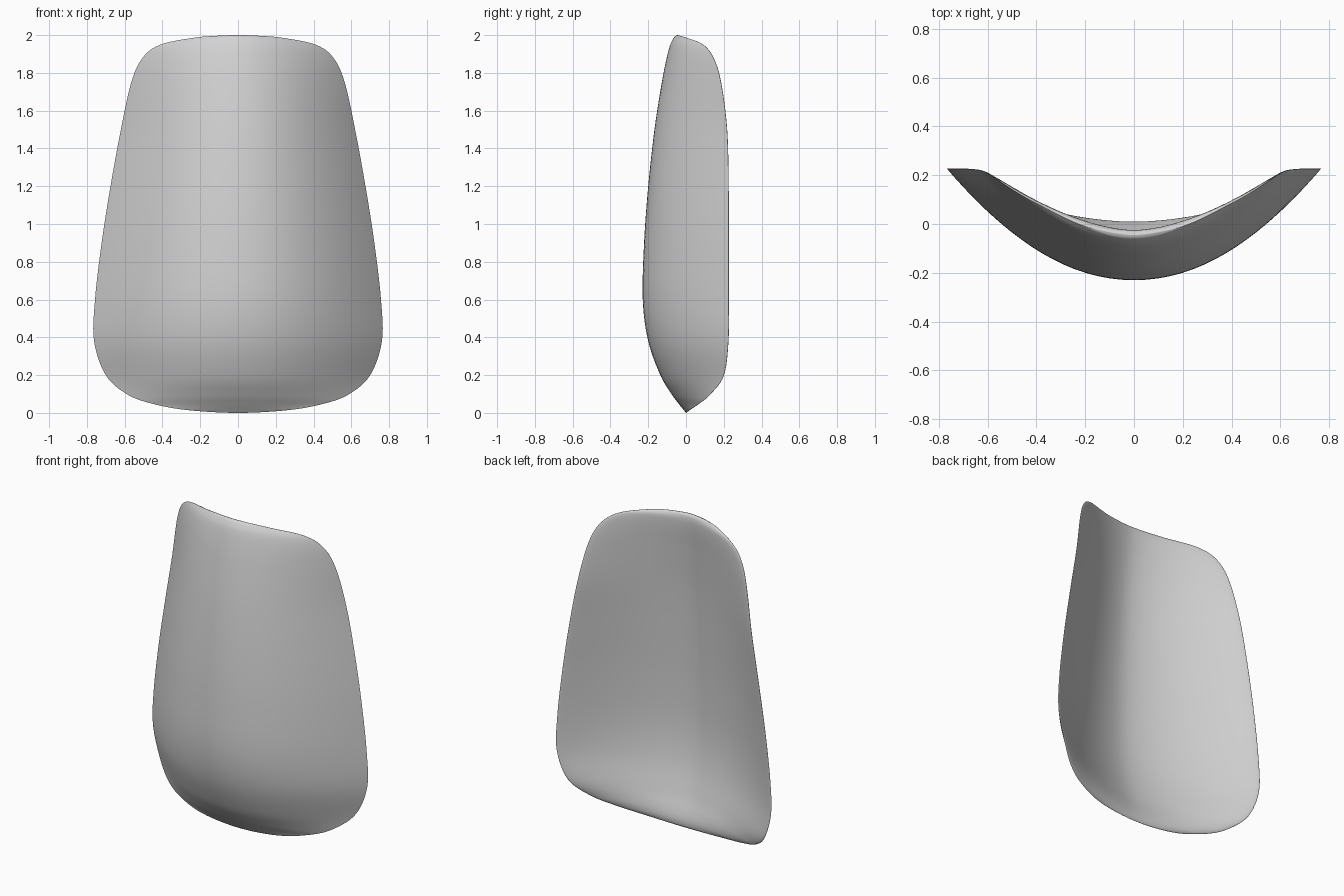
import bpy
import bmesh
import math

cube = bpy.data.objects.get("Cube")
if cube:
    bpy.data.objects.remove(cube, do_unlink=True)

# Stations from bottom to top:
# height, half width, outer centre depth, inner centre depth, rim depth
STATIONS = [
    (0, 0, 0, 0, 0),
    (.015, .27, -.012, .008, .018),
    (.05, .46, -.04, .008, .07),
    (.1, .59, -.077, -.005, .13),
    (.2, .7, -.136, -.04, .2),
    (.38, .762, -.2, -.085, .224),
    (.6, .757, -.229, -.108, .226),
    (.9, .722, -.222, -.105, .226),
    (1.2, .675, -.2, -.09, .225),
    (1.5, .62, -.167, -.07, .217),
    (1.75, .565, -.128, -.045, .185),
    (1.88, .505, -.102, -.03, .145),
    (1.95, .41, -.083, -.025, .09),
    (1.985, .24, -.065, -.028, .005),
    (1.996, .12, -.055, -.035, -.03),
    (2, 0, -.045, -.045, -.045),
]
STEPS = 6
SIDES = 96
RIM_ROUND = 0.02


def spline(a, b, c, d, t):
    """Smooth curve between b and c."""
    return tuple(
        q + .5 * t * (r - p + t * (2 * p - 5 * q + 4 * r - s + t * (3 * (q - r) + s - p)))
        for p, q, r, s in zip(a, b, c, d))


def across_pole(station):
    height, width, *depths = station
    return (height, -width, *depths)


def smooth_rows(stations):
    pts = [across_pole(stations[1]), *stations, across_pole(stations[-2])]
    rows = [spline(*pts[i:i + 4], k / STEPS)
            for i in range(len(pts) - 3) for k in range(STEPS)]
    return rows + [stations[-1]]


def section(bm, row):
    """Closed crescent: the outer face one way, the inner face back again."""
    z, width, outer, inner, rim = row
    outer_power = 2.05 - .2 * (z / 2) ** 4
    bulge = RIM_ROUND * math.sqrt(max(0, 1 - abs(z - 1) ** 10))
    ring = []
    for i in range(SIDES):
        u = -math.cos(math.tau * i / SIDES)
        if i <= SIDES / 2:
            y = outer + (rim - outer) * abs(u) ** outer_power
        else:
            base = inner - bulge
            y = base + (rim - base) * abs(u) ** 1.7
            y += bulge * math.sqrt(max(0, 1 - u ** 6))
        ring.append(bm.verts.new((u * width, y, z)))
    return ring


# Curved shell, thickest along the middle, with a thin rounded rim
bm = bmesh.new()
rings = [section(bm, row) for row in smooth_rows(STATIONS)]
for low, high in zip(rings, rings[1:]):
    for i in range(SIDES):
        j = (i + 1) % SIDES
        bm.faces.new((low[i], low[j], high[j], high[i]))
bmesh.ops.remove_doubles(bm, verts=bm.verts, dist=1e-5)
bmesh.ops.recalc_face_normals(bm, faces=bm.faces)
mesh = bpy.data.meshes.new("curved_shell")
bm.to_mesh(mesh)
bm.free()

shell = bpy.data.objects.new("curved_shell", mesh)
bpy.context.collection.objects.link(shell)

# Plain grey finish
grey = bpy.data.materials.new("light_grey")
grey.use_nodes = True
colour = (.65, .65, .65, 1)
grey.diffuse_color = colour
grey.node_tree.nodes["Principled BSDF"].inputs["Base Color"].default_value = colour
mesh.materials.append(grey)

bpy.context.view_layer.objects.active = shell
shell.select_set(True)
bpy.ops.object.shade_smooth_by_angle(angle=math.radians(60))
